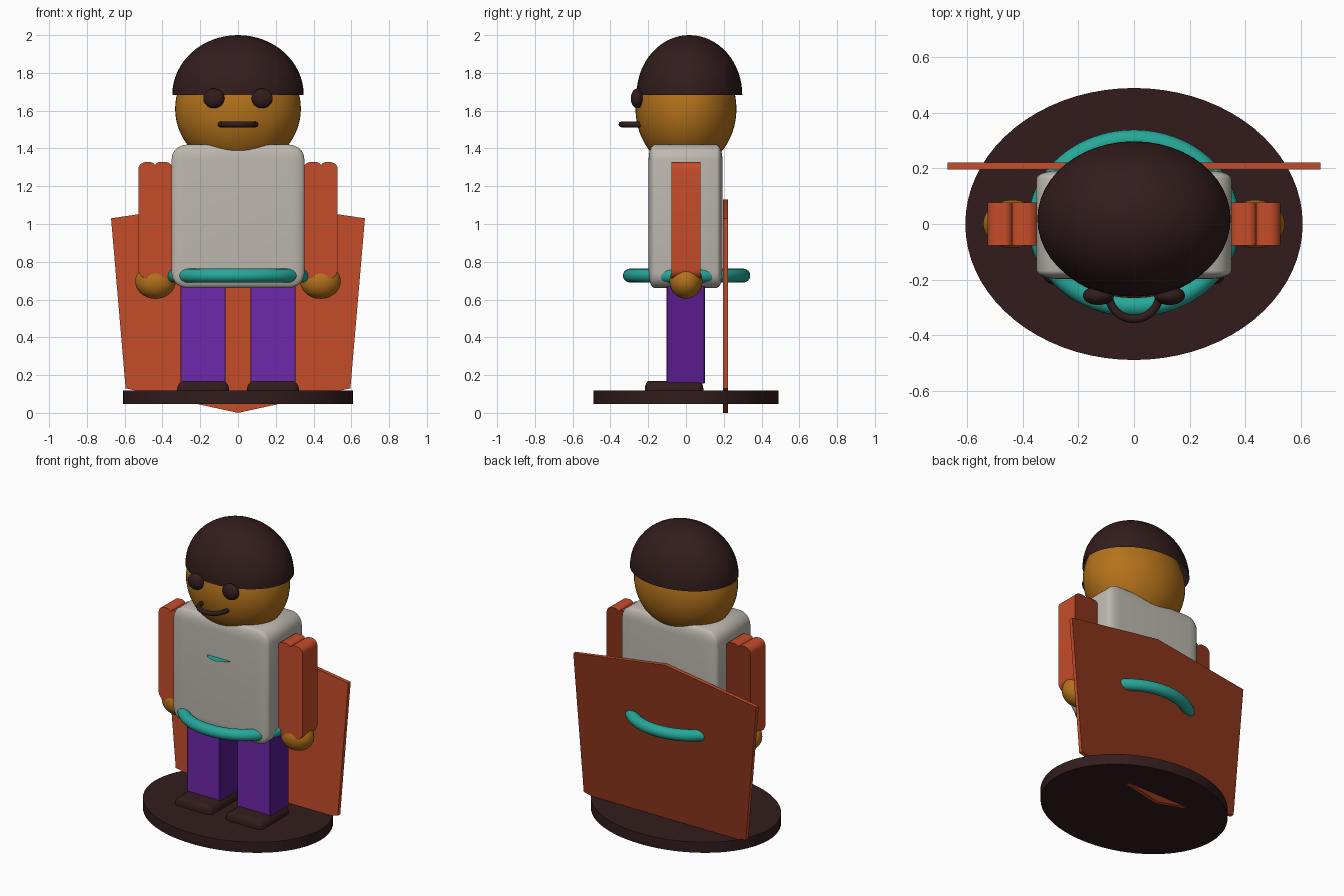
import bpy, bmesh
from math import cos, sin, radians
from mathutils import Matrix, Vector

if "Cube" in bpy.data.objects:
    bpy.data.objects.remove(bpy.data.objects["Cube"], do_unlink=True)


def material(name, r, g, b):
    m = bpy.data.materials.new(name)
    m.use_nodes = True
    m.diffuse_color = (r, g, b, 1)
    node = next(n for n in m.node_tree.nodes if n.type == 'BSDF_PRINCIPLED')
    node.inputs["Base Color"].default_value = (r, g, b, 1)
    return m


DARK = material("dark brown", 0.032, 0.012, 0.012)
SKIN = material("tan skin", 0.46, 0.17, 0.011)
GREY = material("warm grey", 0.51, 0.48, 0.43)
RED = material("brick red", 0.56, 0.073, 0.023)
DARK_RED = material("dark brick red", 0.25, 0.033, 0.011)
TEAL = material("teal", 0.019, 0.39, 0.32)
PURPLE = material("purple", 0.155, 0.021, 0.41)
DARK_PURPLE = material("dark purple", 0.10, 0.012, 0.27)


def finish(name, bm, mat):
    bmesh.ops.recalc_face_normals(bm, faces=bm.faces)
    mesh = bpy.data.meshes.new(name)
    bm.to_mesh(mesh)
    bm.free()
    mesh.materials.append(mat)
    ob = bpy.data.objects.new(name, mesh)
    bpy.context.collection.objects.link(ob)
    bpy.ops.object.select_all(action='DESELECT')
    ob.select_set(True)
    bpy.context.view_layer.objects.active = ob
    bpy.ops.object.shade_smooth_by_angle(angle=radians(35))
    return ob


def paint(ob, mat, rule):
    """Give a second colour to the faces whose normal passes the rule."""
    ob.data.materials.append(mat)
    for face in ob.data.polygons:
        if rule(face.normal):
            face.material_index = 1


def place(center, scale):
    return Matrix.Translation(center) @ Matrix.Diagonal((*scale, 1))


def ellipsoid(name, center, radii, mat, half=False):
    bm = bmesh.new()
    bmesh.ops.create_uvsphere(bm, u_segments=48, v_segments=32, radius=1)
    if half:  # keep only the upper dome, open underneath
        bmesh.ops.bisect_plane(bm, geom=bm.verts[:] + bm.edges[:] + bm.faces[:],
                               dist=1e-4, plane_co=(0, 0, 0), plane_no=(0, 0, 1),
                               clear_inner=True)
    bm.transform(place(center, radii))
    return finish(name, bm, mat)


def rounded_box(name, low, high, rounding, mat, segments=5):
    """Box between two corners with a separate rounding along each axis."""
    low, high = Vector(low), Vector(high)
    bm = bmesh.new()
    bmesh.ops.create_cube(bm, size=1)
    bm.transform(Matrix.Diagonal((*[d / r for d, r in zip(high - low, rounding)], 1)))
    bmesh.ops.bevel(bm, geom=bm.edges[:], offset=1, segments=segments,
                    profile=0.5, affect='EDGES')
    bm.transform(place((low + high) / 2, rounding))
    return finish(name, bm, mat)


def plate(name, outline, y0, y1, mat):
    """Extrude an outline of (x, z) points from y0 to y1."""
    bm = bmesh.new()
    face = bm.faces.new([bm.verts.new((x, y0, z)) for x, z in outline])
    out = bmesh.ops.extrude_face_region(bm, geom=[face])
    moved = [v for v in out["geom"] if isinstance(v, bmesh.types.BMVert)]
    bmesh.ops.translate(bm, verts=moved, vec=(0, y1 - y0, 0))
    return finish(name, bm, mat)


def ring(name, center, major, minor, mat, count=64, sides=16):
    """Horizontal elliptical ring with a round section."""
    bm = bmesh.new()
    loops = []
    for i in range(count):
        a = radians(360 * i / count)
        loop = []
        for j in range(sides):
            b = radians(360 * j / sides)
            out = minor * cos(b)
            loop.append(bm.verts.new((center[0] + (major[0] + out) * cos(a),
                                      center[1] + (major[1] + out) * sin(a),
                                      center[2] + minor * sin(b))))
        loops.append(loop)
    for i in range(count):
        p, q = loops[i], loops[(i + 1) % count]
        for j in range(sides):
            k = (j + 1) % sides
            bm.faces.new((p[j], q[j], q[k], p[k]))
    return finish(name, bm, mat)


def arc(x, z, r, start, end, steps=6):
    angles = [radians(start + (end - start) * i / steps) for i in range(steps + 1)]
    return [(x + r * cos(a), z + r * sin(a)) for a in angles]


# Stand
stand = bmesh.new()
bmesh.ops.create_cone(stand, cap_ends=True, segments=72, radius1=1, radius2=1, depth=1)
stand.transform(place((0, 0, 0.083), (0.608, 0.49, 0.07)))
finish("base", stand, DARK)

# Cape with a darker back
cape = plate("cape", [(-0.672, 1.03), (0, 1.13), (0.672, 1.03),
                      (0.595, 0.13), (0, 0), (-0.595, 0.13)], 0.197, 0.222, RED)
paint(cape, DARK_RED, lambda n: n.y > 0.5)

# Body
rounded_box("torso", (-0.352, -0.198, 0.662), (0.352, 0.193, 1.42),
            (0.08, 0.03, 0.08), GREY)
ring("belt", (0, 0.003, 0.727), (0.345, 0.3), 0.037, TEAL)

# Thin emblem lying flat and poking out of the chest
emblem = bmesh.new()
bmesh.ops.create_circle(emblem, cap_ends=True, segments=40, radius=0.1)
emblem.transform(Matrix.Translation((0, -0.148, 1.168)))
finish("chest_emblem", emblem, TEAL)

# Head and face
ellipsoid("head", (0, 0, 1.61), (0.333, 0.267, 0.32), SKIN)
ellipsoid("hair", (0, 0.018, 1.683), (0.348, 0.28, 0.317), DARK, half=True)
ring("mouth", (0, -0.25, 1.527), (0.092, 0.092), 0.015, DARK, count=40, sides=12)

# Arm outline with a shallow notch on the shoulder
sleeve = (arc(0.478, 0.76, 0.05, -90, 0) + arc(0.488, 1.288, 0.04, 0, 90)
          + arc(0.467, 1.298, 0.03, 90, 150) + arc(0.412, 1.298, 0.03, 30, 90)
          + arc(0.385, 1.288, 0.04, 90, 180) + arc(0.395, 0.76, 0.05, 180, 270))

# Paired parts
for side, s in (("left", 1), ("right", -1)):
    ellipsoid(side + "_eye", (0.128 * s, -0.258, 1.665), (0.056, 0.034, 0.052), DARK)
    arm = plate(side + "_arm", [(x * s, z) for x, z in sleeve], -0.078, 0.078, RED)
    paint(arm, DARK_RED, lambda n: n.y > 0.5)
    ellipsoid(side + "_hand", (0.437 * s, 0, 0.697), (0.107, 0.087, 0.093), SKIN)
    x0, x1 = sorted((0.065 * s, 0.305 * s))
    leg = rounded_box(side + "_leg", (x0, -0.102, 0.155), (x1, 0.1, 0.72),
                      (0.004, 0.004, 0.004), PURPLE, segments=1)
    paint(leg, DARK_PURPLE, lambda n: n.y > -0.5)
    x0, x1 = sorted((0.047 * s, 0.323 * s))
    rounded_box(side + "_shoe", (x0, -0.218, 0.07), (x1, 0.092, 0.17),
                (0.045, 0.025, 0.045), DARK, segments=4)
